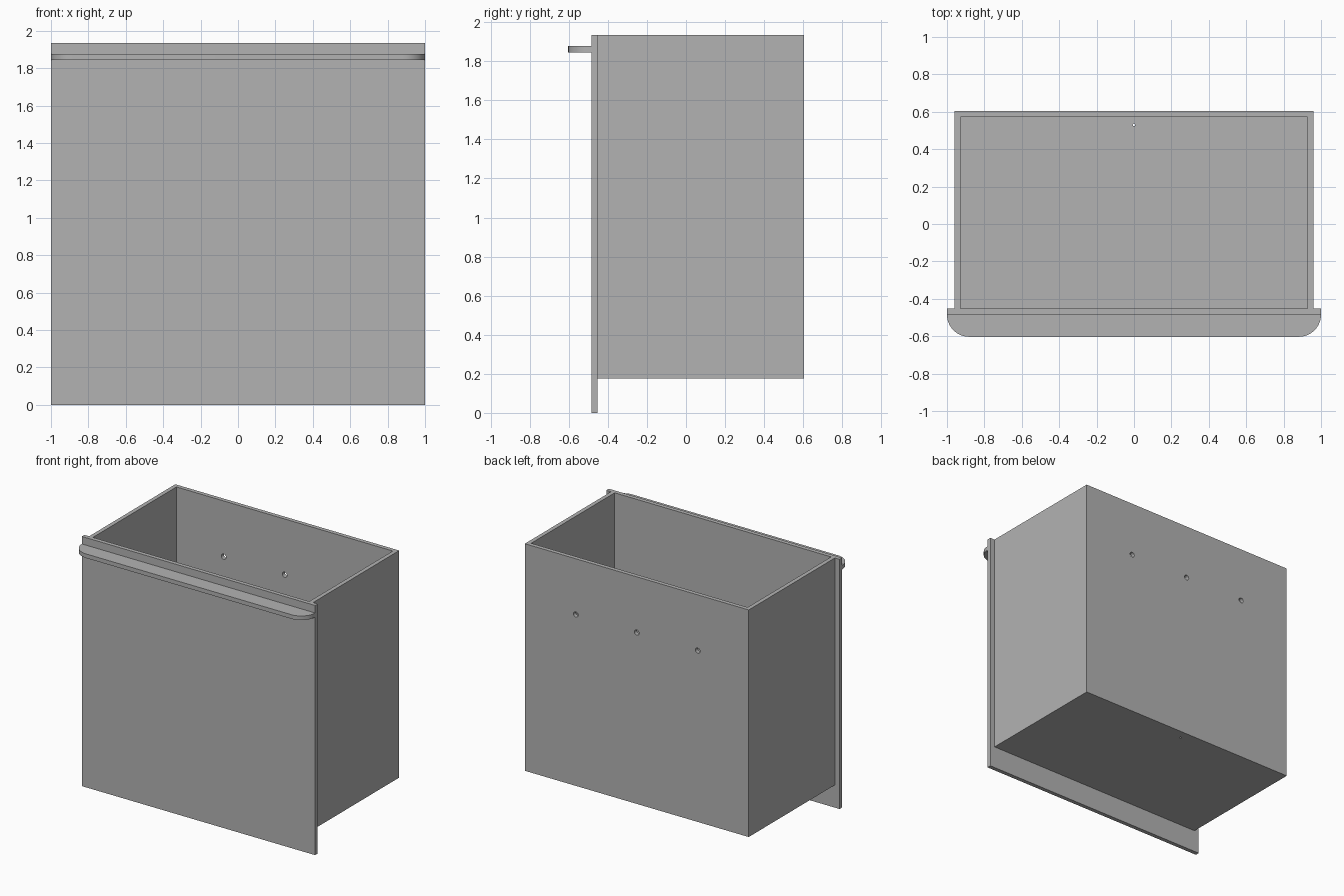
import bpy, bmesh, math
from mathutils import Matrix, Vector

cube = bpy.data.objects.get("Cube")
if cube:
    bpy.data.objects.remove(cube, do_unlink=True)

grey = bpy.data.materials.new("plain grey")
grey.use_nodes = True
colour = (0.45, 0.45, 0.45, 1)
grey.diffuse_color = colour
grey.node_tree.nodes["Principled BSDF"].inputs["Base Color"].default_value = colour

# Main dimensions
TOP = 1.935
WALL = 0.032
BACK = 0.603
PANEL_BACK = -0.452
PANEL_FRONT = PANEL_BACK - WALL
TUB_X = 0.96
TUB_BOTTOM = 0.175


def finish(name, bm):
    bmesh.ops.recalc_face_normals(bm, faces=bm.faces)
    mesh = bpy.data.meshes.new(name)
    bm.to_mesh(mesh)
    bm.free()
    mesh.materials.append(grey)
    obj = bpy.data.objects.new(name, mesh)
    bpy.context.scene.collection.objects.link(obj)
    return obj


def box(name, low, high):
    low, high = Vector(low), Vector(high)
    bm = bmesh.new()
    bmesh.ops.create_cube(bm, size=1, matrix=Matrix.Translation((low + high) / 2)
                          @ Matrix.Diagonal((high - low).to_4d()))
    return finish(name, bm)


def cylinder(name, centre, radius, depth, tilt=0):
    bm = bmesh.new()
    bmesh.ops.create_cone(bm, cap_ends=True, segments=24, radius1=radius,
                          radius2=radius, depth=depth,
                          matrix=Matrix.Translation(centre) @ Matrix.Rotation(tilt, 4, "X"))
    return finish(name, bm)


def activate(obj):
    bpy.ops.object.select_all(action="DESELECT")
    obj.select_set(True)
    bpy.context.view_layer.objects.active = obj


def cut(obj, cutter):
    cutter.hide_render = True
    activate(obj)
    mod = obj.modifiers.new("cut", "BOOLEAN")
    mod.operation = "DIFFERENCE"
    mod.solver = "EXACT"
    mod.object = cutter
    bpy.ops.object.modifier_apply(modifier=mod.name)
    bpy.data.objects.remove(cutter, do_unlink=True)


# Tub: floor, two sides and back, closed at the front by the panel
tub = box("drawer_tub", (-TUB_X, PANEL_BACK, TUB_BOTTOM), (TUB_X, BACK, TOP))
inner = TUB_X - WALL
cut(tub, box("hollow", (-inner, PANEL_BACK - 0.1, TUB_BOTTOM + WALL),
             (inner, BACK - WALL, TOP + 0.1)))

# Three screw holes through the back wall
for x in (-0.523, 0, 0.523):
    cut(tub, cylinder("screw_hole", (x, BACK - WALL / 2, 1.503), 0.02, 0.1, math.pi / 2))

# Tiny hole in the floor near the back
cut(tub, cylinder("floor_hole", (0, 0.53, TUB_BOTTOM + WALL / 2), 0.007, 0.1))

# Front panel, wider and deeper than the tub
box("front_panel", (-1, PANEL_FRONT, 0), (1, PANEL_BACK, TOP))

# Handle ledge with rounded outer corners
RADIUS = 0.119
bm = bmesh.new()
outline = []
for side in (1, -1):
    arc = [(side * (1 - RADIUS + RADIUS * math.cos(a)), PANEL_FRONT - RADIUS * math.sin(a))
           for a in (math.radians(90 * i / 16) for i in range(17))]
    outline += arc if side > 0 else arc[::-1]
face = bm.faces.new([bm.verts.new((x, y, 1.845)) for x, y in outline])
ext = bmesh.ops.extrude_face_region(bm, geom=[face])
bmesh.ops.translate(bm, vec=(0, 0, WALL),
                    verts=[v for v in ext["geom"] if isinstance(v, bmesh.types.BMVert)])
handle = finish("handle_ledge", bm)

for obj in (tub, handle):
    activate(obj)
    bpy.ops.object.shade_smooth_by_angle(angle=math.radians(30))
